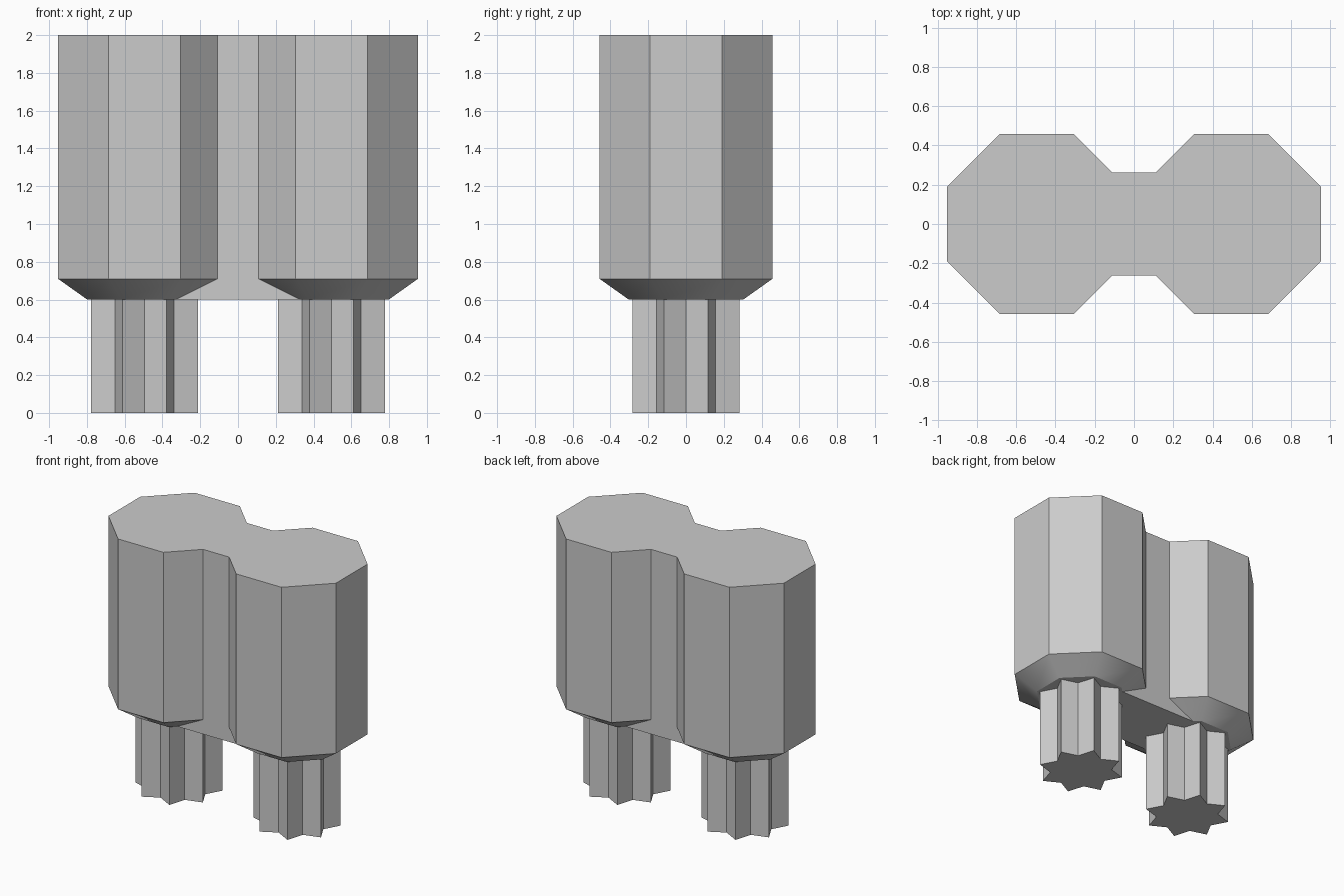
import bpy
import bmesh
from math import cos, sin, pi, radians

cube = bpy.data.objects.get("Cube")
if cube:
    bpy.data.objects.remove(cube, do_unlink=True)

grey = bpy.data.materials.new("plain_grey")
grey.use_nodes = True
COLOUR = (0.6, 0.6, 0.6, 1)
grey.diffuse_color = COLOUR
grey.node_tree.nodes["Principled BSDF"].inputs["Base Color"].default_value = COLOUR

SPACING = 0.495          # distance of each barrel from the middle
BASE, SHOULDER, TOP = 0.6, 0.71, 2.0


def ring(radii, count, offset):
    """Points round the origin, cycling through the given radii."""
    step = 2 * pi / count
    return [(radii[i % len(radii)] * cos(i * step + offset),
             radii[i % len(radii)] * sin(i * step + offset)) for i in range(count)]


def loft(name, levels, x=0):
    """Skin a stack of (outline, height) levels and cap both ends."""
    bm = bmesh.new()
    rows = [[bm.verts.new((px, py, z)) for px, py in outline] for outline, z in levels]
    bm.faces.new(rows[0][::-1])
    bm.faces.new(rows[-1])
    n = len(rows[0])
    for low, high in zip(rows, rows[1:]):
        for i in range(n):
            j = (i + 1) % n
            bm.faces.new((low[i], low[j], high[j], high[i]))
    mesh = bpy.data.meshes.new(name)
    bm.to_mesh(mesh)
    bm.free()
    mesh.materials.append(grey)
    obj = bpy.data.objects.new(name, mesh)
    obj.location.x = x
    bpy.context.collection.objects.link(obj)
    return obj


# Octagons stand with a flat side to the front
wide = ring([0.458 / cos(pi / 8)], 8, pi / 8)
narrow = ring([0.303 / cos(pi / 8)], 8, pi / 8)
star = ring([0.22, 0.306], 16, 0)

for side, x in (("left", SPACING), ("right", -SPACING)):
    # Barrel with a softly shaded tapered shoulder
    barrel = loft(side + "_barrel", [(narrow, BASE), (wide, SHOULDER), (wide, TOP)], x)
    bpy.ops.object.select_all(action='DESELECT')
    barrel.select_set(True)
    bpy.context.view_layer.objects.active = barrel
    bpy.ops.object.shade_smooth_by_angle(angle=radians(30))
    # Fluted pin
    loft(side + "_pin", [(star, 0), (star, BASE)], x)

# Web joining the barrels
half = 0.262
web = [(-SPACING, -half), (SPACING, -half), (SPACING, half), (-SPACING, half)]
loft("bridge", [(web, BASE), (web, TOP)])
